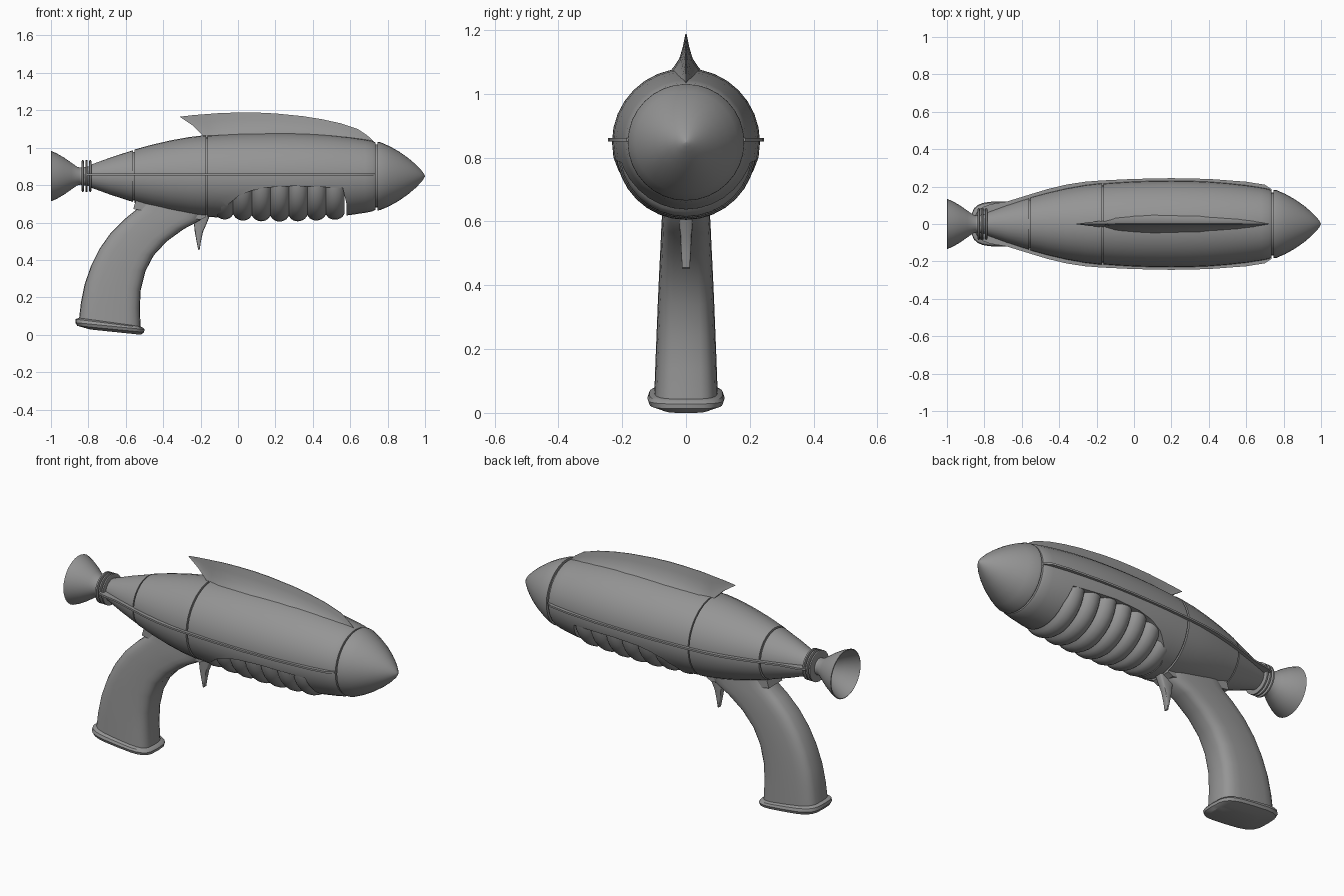
import bpy, bmesh, math
from mathutils import Vector

cube = bpy.data.objects.get("Cube")
if cube:
    bpy.data.objects.remove(cube)

metal = bpy.data.materials.new("grey_metal")
metal.use_nodes = True
GREY = (0.3, 0.3, 0.3, 1)
metal.diffuse_color = GREY
metal.node_tree.nodes["Principled BSDF"].inputs["Base Color"].default_value = GREY

AXIS = 0.848   # height of the barrel axis
parts = []


def loft(name, rings, cap=True):
    """Skin closed rings of points, capping both ends."""
    bm = bmesh.new()
    rows = [[bm.verts.new(p) for p in ring] for ring in rings]
    for a, b in zip(rows, rows[1:]):
        n = len(a)
        for i in range(n):
            bm.faces.new((a[i], a[(i + 1) % n], b[(i + 1) % n], b[i]))
    if cap:
        bm.faces.new(rows[0])
        bm.faces.new(rows[-1])
    bmesh.ops.remove_doubles(bm, verts=bm.verts, dist=0.0004)
    bmesh.ops.recalc_face_normals(bm, faces=bm.faces)
    mesh = bpy.data.meshes.new(name)
    bm.to_mesh(mesh)
    bm.free()
    mesh.materials.append(metal)
    obj = bpy.data.objects.new(name, mesh)
    bpy.context.collection.objects.link(obj)
    parts.append(obj)
    return obj


def lathe(name, profile, z=AXIS, n=32):
    """Turn (x, radius) points about the long axis."""
    turn = [2 * math.pi * i / n for i in range(n)]
    return loft(name, [[(x, r * math.sin(a), z + r * math.cos(a)) for a in turn]
                       for x, r in profile])


def slab(name, outline, half):
    """Extrude an (x, z) outline sideways."""
    return loft(name, [[(x, y, z) for x, z in outline] for y in (-half, half)])


def rounded(rear, front, half, power=0.55, n=24):
    """Squarish section spanning two (x, z) points."""
    a, b = Vector((rear[0], 0, rear[1])), Vector((front[0], 0, front[1]))
    ring = []
    for i in range(n):
        t = 2 * math.pi * i / n
        c, s = math.cos(t), math.sin(t)
        u = math.copysign(abs(c) ** power, c)
        v = math.copysign(abs(s) ** power, s)
        ring.append((a + b) / 2 + (b - a) / 2 * u + Vector((0, half * v, 0)))
    return ring


# Barrel sections and the dark joints between them
lathe("nose_cone", [(0.745, 0.165), (0.745, 0.183), (0.76, 0.182), (0.81, 0.160), (0.86, 0.132),
                    (0.91, 0.097), (0.95, 0.063), (0.98, 0.032), (0.993, 0.014), (1.0, 0.0005)])
front_body = lathe("front_body", [(-0.164, 0.217), (-0.1, 0.222), (0, 0.228), (0.1, 0.231), (0.2, 0.232),
                                  (0.3, 0.231), (0.4, 0.227), (0.5, 0.219), (0.6, 0.208),
                                  (0.68, 0.196), (0.72, 0.188), (0.734, 0.180)])
lathe("rear_body", [(-0.554, 0.142), (-0.46, 0.168), (-0.36, 0.191), (-0.26, 0.209), (-0.172, 0.219)])
lathe("tail_cone", [(-0.79, 0.06), (-0.68, 0.1), (-0.562, 0.138)])
for x, r in ((-0.558, 0.13), (-0.168, 0.207), (0.74, 0.168)):
    lathe("joint_core", [(x - 0.012, r), (x + 0.012, r)])

# Arched opening under the front body
opening = slab("opening_cutter", [(-0.12, 0.5), (-0.11, 0.64), (-0.06, 0.69), (0.0, 0.74),
                                  (0.07, 0.77), (0.15, 0.787), (0.3, 0.795), (0.56, 0.785),
                                  (0.58, 0.7), (0.58, 0.5)], 0.5)
cut = front_body.modifiers.new("opening", "BOOLEAN")
cut.operation = "DIFFERENCE"
cut.solver = "EXACT"
cut.object = opening
bpy.context.view_layer.objects.active = front_body
bpy.ops.object.modifier_apply(modifier="opening")
parts.remove(opening)
bpy.data.objects.remove(opening)

# Ribbed coil filling the opening
RIBS, STEPS = 7, 8
coil = []
for i in range(RIBS * STEPS + 1):
    t = i / (RIBS * STEPS)
    swell = 0.183 + 0.022 * math.sin(math.pi * min(1, t * 1.6 + 0.2) / 2) - 0.012 * max(0, t - 0.6) / 0.4
    bump = abs(math.sin(math.pi * i / STEPS)) ** 0.6
    coil.append((-0.125 + 0.695 * t, swell - 0.015 + 0.03 * bump))
lathe("ribbed_coil", coil, z=0.825)

# Tail rings and exhaust bell
lathe("ring_core", [(-0.85, 0.045), (-0.78, 0.055)])
for x in (-0.83, -0.81, -0.79):
    lathe("tail_ring", [(x - 0.006, 0.078), (x - 0.004, 0.085), (x + 0.004, 0.085), (x + 0.006, 0.078)])
lathe("exhaust_bell", [(-0.83, 0.042), (-0.86, 0.05), (-0.89, 0.071), (-0.93, 0.099), (-0.97, 0.122),
                       (-0.998, 0.134), (-1.0, 0.13), (-0.97, 0.114), (-0.93, 0.09),
                       (-0.89, 0.06), (-0.86, 0.03), (-0.855, 0.001)])

# Thin side flanges running the whole barrel
edge = [(-0.81, 0.09), (-0.77, 0.105), (-0.68, 0.12), (-0.56, 0.157), (-0.46, 0.187), (-0.36, 0.211),
        (-0.26, 0.226), (-0.168, 0.233), (0, 0.241), (0.2, 0.245), (0.4, 0.241),
        (0.6, 0.226), (0.7, 0.21), (0.735, 0.186)]
for name, side in (("left_flange", 1), ("right_flange", -1)):
    path = [(x, side * y) for x, y in edge] + [(x, side * (y - 0.06)) for x, y in reversed(edge)]
    loft(name, [[(x, y, z) for x, y in path] for z in (0.851, 0.861)])

# Top fin, flaring into the body, with a swept point behind
stations = [(-0.31, 1.164, 1.166, 0.001), (-0.24, 1.117, 1.174, 0.01), (-0.162, 1.04, 1.18, 0.018),
            (-0.1, 1.045, 1.185, 0.045), (0, 1.05, 1.188, 0.06), (0.1, 1.055, 1.188, 0.065),
            (0.2, 1.055, 1.183, 0.065), (0.35, 1.055, 1.168, 0.06), (0.45, 1.045, 1.152, 0.055),
            (0.55, 1.035, 1.13, 0.048), (0.64, 1.02, 1.1, 0.038), (0.69, 1.005, 1.067, 0.028),
            (0.73, 0.99, 1.03, 0.014)]
shape = [(1, 0), (0.62, 0.2), (0.32, 0.42), (0.15, 0.7), (0.03, 1)]
shape += [(-w, h) for w, h in reversed(shape)]
loft("top_fin", [[(x, w * half, low + h * (top - low)) for w, h in shape]
                 for x, low, top, half in stations])

# Curved grip
grip = [((-0.52, 0.71), (-0.17, 0.66), 0.07), ((-0.545, 0.668), (-0.2, 0.612), 0.074),
        ((-0.61, 0.615), (-0.29, 0.565), 0.077), ((-0.68, 0.545), (-0.38, 0.5), 0.08),
        ((-0.74, 0.46), (-0.45, 0.425), 0.084), ((-0.785, 0.37), (-0.495, 0.34), 0.088),
        ((-0.82, 0.27), (-0.52, 0.24), 0.092), ((-0.84, 0.17), (-0.525, 0.14), 0.096),
        ((-0.853, 0.06), (-0.52, 0.025), 0.1)]
loft("grip", [rounded(*s) for s in grip])

# Flared base plate of the grip
base = [((-0.852, 0.09), (-0.525, 0.045), 0.1), ((-0.868, 0.083), (-0.508, 0.038), 0.115),
        ((-0.87, 0.065), (-0.5, 0.028), 0.121), ((-0.86, 0.048), (-0.502, 0.013), 0.115),
        ((-0.79, 0.028), (-0.52, 0.0), 0.07)]
loft("grip_base", [rounded(*s) for s in base])

# Saddle between grip and body
slab("grip_saddle", [(-0.56, 0.672), (-0.2, 0.615), (-0.17, 0.63), (-0.17, 0.68), (-0.54, 0.74)], 0.06)

# Trigger and its mount
trigger = [((-0.245, 0.64), (-0.145, 0.65), 0.024), ((-0.236, 0.6), (-0.165, 0.6), 0.022),
           ((-0.231, 0.55), (-0.187, 0.55), 0.018), ((-0.222, 0.5), (-0.198, 0.5), 0.015),
           ((-0.212, 0.452), (-0.205, 0.455), 0.012)]
loft("trigger", [rounded(*s, power=0.4, n=16) for s in trigger])

# Smooth shading with crisp edges
bpy.ops.object.select_all(action="DESELECT")
for obj in parts:
    obj.select_set(True)
bpy.context.view_layer.objects.active = parts[0]
bpy.ops.object.shade_smooth_by_angle(angle=math.radians(32))
